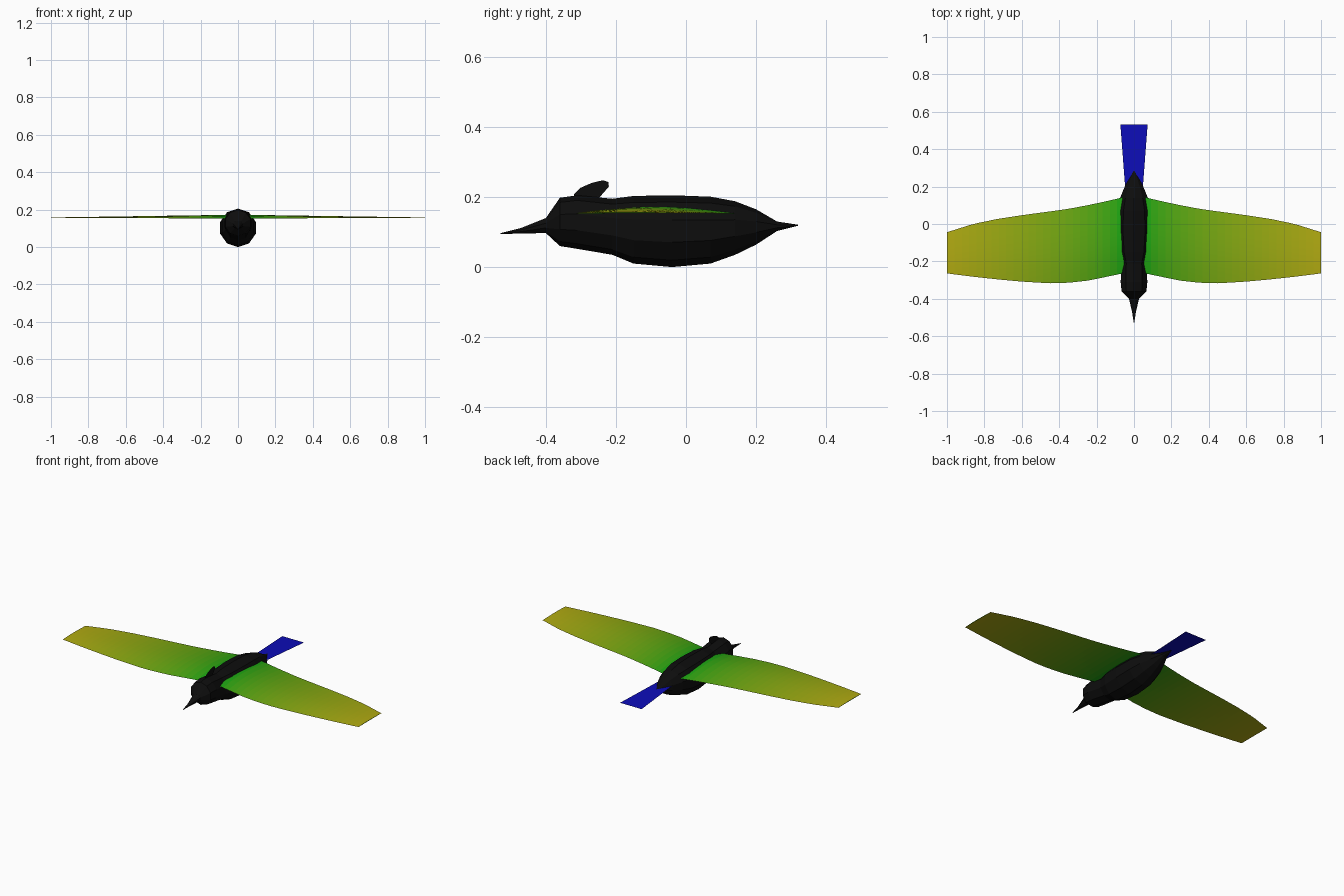
import bpy, bmesh, math

if "Cube" in bpy.data.objects:
    bpy.data.objects.remove(bpy.data.objects["Cube"])

def material(name, rgb):
    m = bpy.data.materials.new(name)
    m.diffuse_color = (*rgb, 1)
    m.use_nodes = True
    m.node_tree.nodes["Principled BSDF"].inputs["Base Color"].default_value = m.diffuse_color
    return m

def make_object(name, bm, mats):
    bmesh.ops.recalc_face_normals(bm, faces=bm.faces)
    mesh = bpy.data.meshes.new(name)
    bm.to_mesh(mesh)
    bm.free()
    for m in mats:
        mesh.materials.append(m)
    ob = bpy.data.objects.new(name, mesh)
    bpy.context.collection.objects.link(ob)
    return ob

def lerp_table(table, x):
    for (x0, *a), (x1, *b) in zip(table, table[1:]):
        if x <= x1:
            t = (x - x0) / (x1 - x0)
            return [p + (q - p) * t for p, q in zip(a, b)]
    return table[-1][1:]

def loft(bm, rings):
    faces = []
    for i, (a, b) in enumerate(zip(rings, rings[1:])):
        n = len(a)
        for k in range(n):
            f = bm.faces.new((a[k], a[(k + 1) % n], b[(k + 1) % n], b[k]))
            faces.append((i, f))
    bm.faces.new(rings[0])
    bm.faces.new(rings[-1])
    return faces

black = material("black", (0.004, 0.004, 0.004))
blue = material("blue", (0.004, 0.004, 0.48))

# Body, head and beak: ten-sided rings (y, bottom, top, half width)
SIDES = 10
stations = [(-0.53, 0.094, 0.097, 0.001), (-0.47, 0.096, 0.112, 0.011),
            (-0.40, 0.097, 0.140, 0.028), (-0.36, 0.060, 0.198, 0.070),
            (-0.31, 0.052, 0.205, 0.075), (-0.21, 0.035, 0.195, 0.070),
            (-0.15, 0.010, 0.203, 0.090), (-0.04, 0.000, 0.205, 0.100),
            (0.07, 0.010, 0.201, 0.096), (0.14, 0.035, 0.188, 0.078),
            (0.20, 0.064, 0.165, 0.052), (0.26, 0.103, 0.130, 0.022),
            (0.32, 0.118, 0.121, 0.002)]
bm = bmesh.new()
rings = []
for y, lo, hi, w in stations:
    rings.append([bm.verts.new((w * math.sin(2 * math.pi * k / SIDES), y,
                                (lo + hi) / 2 + (hi - lo) / 2 * math.cos(2 * math.pi * k / SIDES)))
                  for k in range(SIDES)])
loft(bm, rings)
make_object("body", bm, [black])

# Crest: flat sheet on the centre line
bm = bmesh.new()
outline = [(-0.32, 0.195), (-0.32, 0.208), (-0.302, 0.226), (-0.27, 0.24), (-0.237, 0.248),
           (-0.222, 0.243), (-0.22, 0.23), (-0.246, 0.2), (-0.25, 0.19)]
bm.faces.new([bm.verts.new((0, y, z)) for y, z in outline])
make_object("crest", bm, [black])

# Tail: thin flaring sheet
bm = bmesh.new()
bm.faces.new([bm.verts.new(v) for v in ((-0.046, 0.18, 0.129), (0.046, 0.18, 0.129),
                                        (0.073, 0.533, 0.119), (-0.073, 0.533, 0.119))])
make_object("tail", bm, [blue])

# Wings: thin cambered sections, coloured in strips from green to yellow
plan = [(0.05, -0.262, 0.145), (0.15, -0.283, 0.121), (0.25, -0.303, 0.100),
        (0.35, -0.314, 0.081), (0.45, -0.317, 0.067), (0.60, -0.308, 0.047),
        (0.73, -0.296, 0.027), (0.86, -0.282, 0.000), (1.00, -0.264, -0.044)]
STRIPS, CHORD = 24, 6
wing_mats = []
for i in range(STRIPS):
    t = (i + 0.5) / STRIPS
    wing_mats.append(material(f"wing_{i}", (0.004 + 0.45 * t, 0.38 + 0.03 * t, 0.006)))

for side, name in ((-1, "right_wing"), (1, "left_wing")):
    bm = bmesh.new()
    rings = []
    for i in range(STRIPS + 1):
        x = 0.05 + 0.95 * i / STRIPS
        front, back = lerp_table(plan, x)
        rise = 0.017 * (1 - x) + 0.003
        ring = []
        for k in range(2 * CHORD):
            top = k <= CHORD
            u = k / CHORD if top else 2 - k / CHORD
            arch = math.sin(math.pi * u ** 0.85)
            z = 0.153 + 0.002 * x + rise * arch * (1 if top else 0.1)
            ring.append(bm.verts.new((side * x, front + (back - front) * u, z)))
        rings.append(ring)
    for i, f in loft(bm, rings):
        f.material_index = i
        f.smooth = True
    ob = make_object(name, bm, wing_mats)
    bpy.ops.object.select_all(action='DESELECT')
    ob.select_set(True)
    bpy.context.view_layer.objects.active = ob
    bpy.ops.object.shade_smooth_by_angle(angle=math.radians(30))
